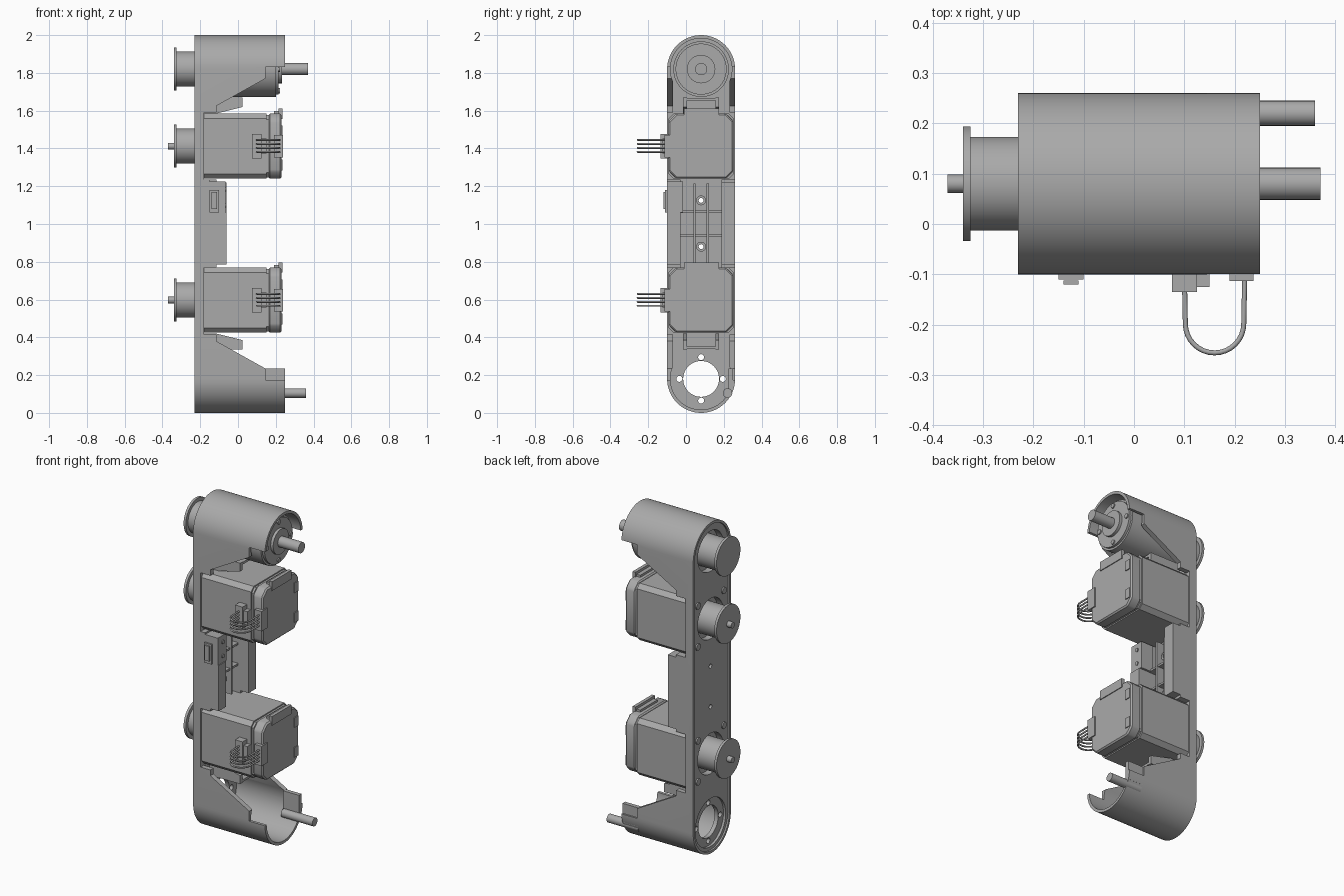
import bpy, bmesh, math
from mathutils import Vector

cube = bpy.data.objects.get("Cube")
if cube:
    bpy.data.objects.remove(cube, do_unlink=True)

CY, R = 0.08, 0.18              # arm centre line and end radius
LOW, TOP = 0.18, 1.82           # joint heights
MOTORS = {"lower": 0.597, "upper": 1.412}

grey = bpy.data.materials.new("plain grey")
grey.use_nodes = True
tone = (0.4, 0.4, 0.4, 1)
grey.diffuse_color = tone
grey.node_tree.nodes["Principled BSDF"].inputs["Base Color"].default_value = tone


def finish(name, bm):
    bmesh.ops.recalc_face_normals(bm, faces=bm.faces)
    me = bpy.data.meshes.new(name)
    bm.to_mesh(me)
    bm.free()
    ob = bpy.data.objects.new(name, me)
    bpy.context.collection.objects.link(ob)
    me.materials.append(grey)
    return ob


def prism(name, pts, a, b, axis="x", bevel=0):
    """Extrude a profile: (y, z) points along x, or (x, z) points along y."""
    bm = bmesh.new()
    put = (lambda p, t: (t, p[0], p[1])) if axis == "x" else (lambda p, t: (p[0], t, p[1]))
    face = bm.faces.new([bm.verts.new(put(p, a)) for p in pts])
    new = bmesh.ops.extrude_face_region(bm, geom=[face])["geom"]
    shift = Vector(put((0, 0), b - a))
    bmesh.ops.translate(bm, vec=shift, verts=[v for v in new if isinstance(v, bmesh.types.BMVert)])
    if bevel:
        bmesh.ops.bevel(bm, geom=bm.edges[:], offset=bevel, segments=1, affect="EDGES")
    return finish(name, bm)


def box(name, x, y, z, bevel=0):
    pts = [(y[0], z[0]), (y[1], z[0]), (y[1], z[1]), (y[0], z[1])]
    return prism(name, pts, x[0], x[1], bevel=bevel)


def arc(r, z, start, end, n):
    return [(CY + r * math.cos(start + (end - start) * i / n),
             z + r * math.sin(start + (end - start) * i / n)) for i in range(n + 1)]


def cyl(name, x0, x1, y, z, r, n=48):
    pts = [(y + r * math.cos(math.tau * i / n), z + r * math.sin(math.tau * i / n)) for i in range(n)]
    return prism(name, pts, x0, x1)


def stadium(name, r, x0, x1):
    return prism(name, arc(r, TOP, 0, math.pi, 32) + arc(r, LOW, math.pi, math.tau, 32), x0, x1)


def square(half, cut, z):
    """Square outline with chamfered corners."""
    pts = []
    for sy, sz in ((1, 1), (-1, 1), (-1, -1), (1, -1)):
        ends = [(CY + sy * half, z + sz * (half - cut)), (CY + sy * (half - cut), z + sz * half)]
        pts += ends if sy * sz > 0 else ends[::-1]
    return pts


def boolean(ob, tool, op="DIFFERENCE"):
    mod = ob.modifiers.new("cut", "BOOLEAN")
    mod.operation, mod.object, mod.solver = op, tool, "EXACT"
    bpy.context.view_layer.update()
    me = bpy.data.meshes.new_from_object(ob.evaluated_get(bpy.context.evaluated_depsgraph_get()))
    ob.modifiers.clear()
    ob.data = me
    bpy.data.objects.remove(tool, do_unlink=True)


# Arm housing: stadium block trimmed to its side outline, then hollowed
housing = stadium("arm_housing", R, -0.23, 0.25)
half = [(0.25, 1.83), (0.145, 1.83), (0.145, 1.77), (-0.115, 1.625), (-0.115, 1.59),
        (-0.18, 1.59), (-0.18, 1.235), (-0.115, 1.235), (-0.115, 1.22), (-0.06, 1.22)]
outline = [(-0.3, 2.1), (0.3, 2.1), (0.3, 1.83)] + half[1:]
outline += [(x, 2.005 - z) for x, z in reversed(outline)]
boolean(housing, prism("outline", outline, -0.3, 0.4, "y"), "INTERSECT")
for z, s in ((LOW, 1), (TOP, -1)):
    boolean(housing, cyl("pocket", -0.18, 0.4, CY, z, 0.163, 64))
    ends = sorted((z, z + s * 0.25))
    boolean(housing, box("channel", (-0.18, 0.4), (CY - 0.15, CY + 0.15), ends))
boolean(housing, box("mid_channel", (-0.18, 0.2), (-0.028, 0.188), (0.7, 1.3)))
boolean(housing, box("switch_notch", (-0.15, 0.2), (-0.2, 0), (1.06, 1.3)))
boolean(housing, stadium("outer_recess", R - 0.015, -0.3, -0.22))
for z in (*MOTORS.values(), TOP):
    boolean(housing, cyl("motor_opening", -0.3, -0.1, CY, z, 0.122))
boolean(housing, cyl("joint_recess", -0.3, -0.205, CY, LOW, 0.145))
boolean(housing, cyl("joint_hole", -0.3, -0.1, CY, LOW, 0.095))
for i in range(4):
    a = i * math.pi / 2
    boolean(housing, cyl("bolt_hole", -0.3, -0.1, CY + 0.115 * math.cos(a),
                         LOW + 0.115 * math.sin(a), 0.016, 16))
for z in (0.88, 1.125):
    boolean(housing, cyl("mount_hole", -0.3, -0.1, CY, z, 0.013, 16))

# Mid channel ribs and mounting bosses
for y in (0.045, 0.115):
    box("long_rib", (-0.185, -0.12), (y - 0.006, y + 0.006), (0.79, 1.215))
for z in (0.94, 1.065):
    box("cross_rib", (-0.185, -0.13), (-0.03, 0.19), (z - 0.006, z + 0.006))
for z in (0.88, 1.125):
    boss = cyl("mount_boss", -0.185, -0.15, CY, z, 0.026, 24)
    boolean(boss, cyl("bore", -0.3, 0, CY, z, 0.013, 16))

# Bracket ribs between each joint pocket and its motor
rib = [(-0.185, 0.42), (-0.115, 0.42), (0.025, 0.385), (0.025, 0.335), (-0.185, 0.335)]
for y in (-0.005, 0.165):
    prism("lower_bracket_rib", rib, y - 0.01, y + 0.01, "y")
    prism("upper_bracket_rib", [(x, 2.005 - z) for x, z in rib], y - 0.01, y + 0.01, "y")
for z in (0.345, 1.66):
    box("bracket_web", (-0.185, 0.025), (-0.005, 0.165), (z - 0.007, z + 0.007))

# Limit switch with its small lever
box("limit_switch", (-0.15, -0.065), (-0.1, -0.015), (1.06, 1.225))
box("switch_button", (-0.15, -0.1), (-0.11, -0.1), (1.06, 1.18))
box("switch_lever", (-0.14, -0.11), (-0.12, -0.112), (1.08, 1.17))
for z in (1.1, 1.185):
    cyl("switch_screw", -0.07, -0.06, -0.052, z, 0.012, 16)


# Pulleys
def pulley(name, z):
    cyl(name + "_pulley_hub", -0.326, -0.18, CY, z, 0.093, 64)
    cyl(name + "_pulley_flange", -0.34, -0.325, CY, z, 0.114, 64)


pulley("top", TOP)


# Square motors with plug, wire loops and shaft
def motor(name, z):
    pulley(name, z)
    prism(name + "_motor_body", square(0.172, 0.025, z), -0.182, 0.152)
    prism(name + "_motor_gap", square(0.165, 0.025, z), 0.15, 0.165)
    prism(name + "_motor_cap", square(0.172, 0.04, z), 0.162, 0.23, bevel=0.008)
    cyl(name + "_motor_shaft", -0.37, -0.3, CY, z, 0.018, 24)
    box(name + "_cap_clip", (0.19, 0.235), (0, 0.165), (z + 0.15, z + 0.185))
    box(name + "_clip_lip", (0.215, 0.235), (-0.01, 0.175), (z + 0.145, z + 0.2))
    box(name + "_plug", (0.075, 0.125), (-0.135, -0.09), (z - 0.065, z + 0.065))
    box(name + "_plug_step", (0.12, 0.15), (-0.125, -0.09), (z - 0.04, z + 0.04))
    box(name + "_cap_socket", (0.19, 0.237), (-0.113, -0.055), (z - 0.06, z + 0.06))
    for dz in (-0.1, 0.08):
        box(name + "_cap_tab", (0.225, 0.235), (0.205, 0.24), (z + dz - 0.03, z + dz + 0.03))
    loops = bpy.data.curves.new(name + "_wires", "CURVE")
    loops.dimensions, loops.bevel_depth, loops.bevel_resolution = "3D", 0.005, 2
    loops.use_fill_caps = True
    for i in range(4):
        path = [(0.1, -0.1)]
        path += [(0.16 - 0.058 * math.cos(math.pi * k / 16), -0.198 - 0.058 * math.sin(math.pi * k / 16))
                 for k in range(17)]
        path += [(0.22, -0.1)]
        spline = loops.splines.new("POLY")
        spline.points.add(len(path) - 1)
        for p, (x, y) in zip(spline.points, path):
            p.co = (x, y, z - 0.03 + 0.021 * i, 1)
    loops.materials.append(grey)
    bpy.context.collection.objects.link(bpy.data.objects.new(name + "_wires", loops))
    for sy in (-1, 1):
        for sz in (-1, 1):
            cyl(name + "_motor_screw", -0.228, -0.21, CY + sy * 0.124, z + sz * 0.124, 0.02, 16)


for name, z in MOTORS.items():
    motor(name, z)

# Round gearbox in the top joint with its output shaft
cyl("gearbox_body", -0.182, 0.2, CY, TOP, 0.147, 64)
cyl("gearbox_face", 0.19, 0.215, CY, TOP, 0.135, 64)
cyl("gearbox_boss", 0.2, 0.232, CY, TOP, 0.075)
cyl("output_shaft", 0.2, 0.37, CY, TOP, 0.032, 24)
for i in range(4):
    a = i * math.pi / 2
    cyl("gearbox_screw", 0.21, 0.222, CY + 0.115 * math.cos(a), TOP + 0.115 * math.sin(a), 0.014, 16)

# Stop pin on the lower rim
cyl("stop_pin", 0.15, 0.36, 0.22, 0.105, 0.025, 24)
box("stop_pin_tab", (0.145, 0.25), (0.225, 0.25), (0.12, 0.235))

# Smooth the round surfaces, keep edges sharp
bpy.ops.object.select_all(action="DESELECT")
for ob in bpy.context.scene.objects:
    if ob.type == "MESH" and ob.data.materials[:1] == [grey]:
        ob.select_set(True)
        bpy.context.view_layer.objects.active = ob
bpy.ops.object.shade_smooth_by_angle(angle=math.radians(30))
